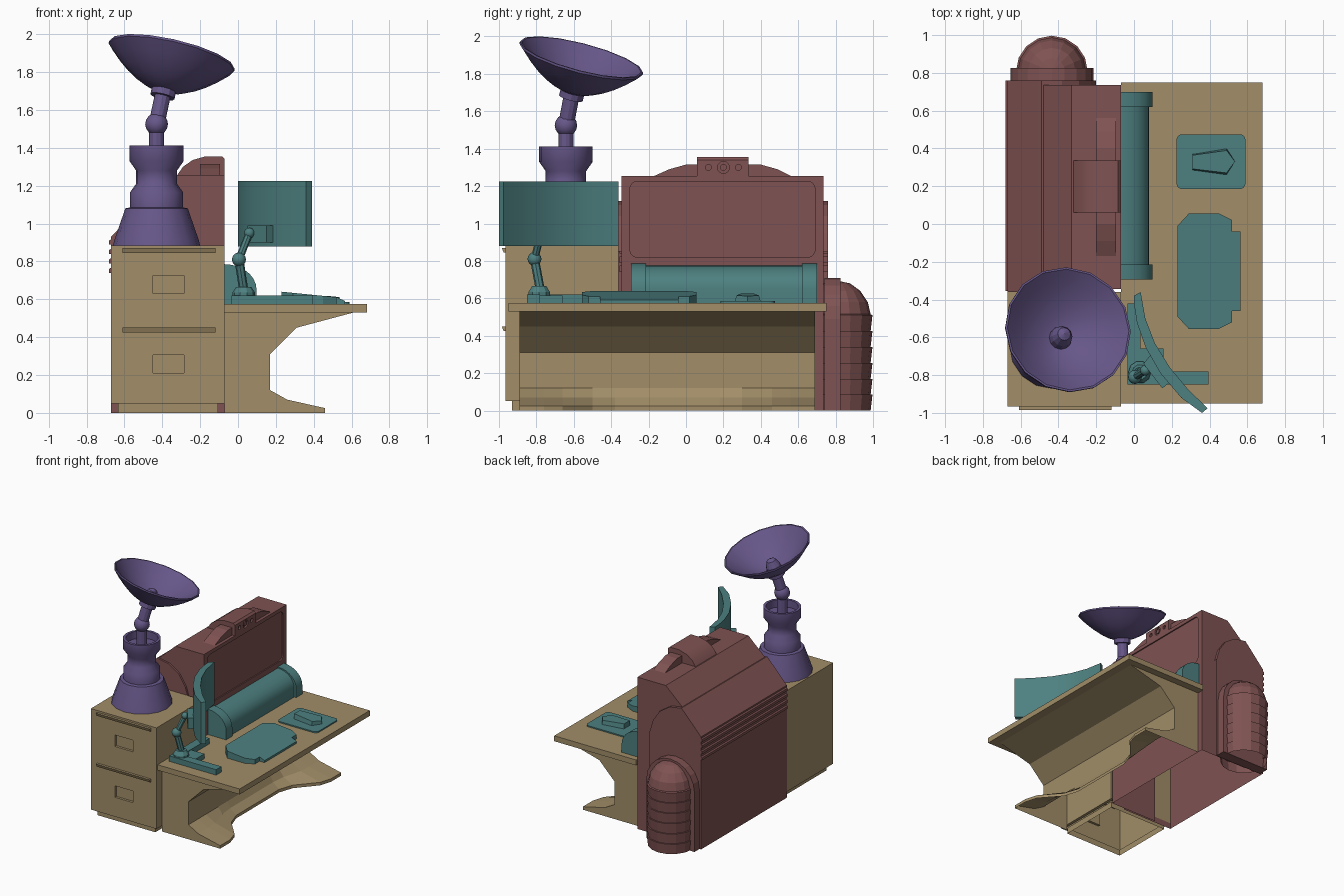
import bpy, bmesh, math
from mathutils import Vector, Matrix

cube = bpy.data.objects.get("Cube")
if cube:
    bpy.data.objects.remove(cube)


def material(name, rgb):
    m = bpy.data.materials.new(name)
    m.use_nodes = True
    m.diffuse_color = (*rgb, 1)
    m.node_tree.nodes["Principled BSDF"].inputs["Base Color"].default_value = (*rgb, 1)
    return m


TAN = material("tan", (0.36, 0.27, 0.14))
TEAL = material("teal", (0.075, 0.215, 0.215))
MAROON = material("maroon", (0.215, 0.085, 0.085))
PURPLE = material("purple", (0.135, 0.095, 0.25))
DOWN, LEFT, RIGHT = Vector((0, 0, -1)), Vector((-1, 0, 0)), Vector((1, 0, 0))


def finish(name, bm, mat, smooth=False):
    bmesh.ops.recalc_face_normals(bm, faces=bm.faces)
    mesh = bpy.data.meshes.new(name)
    bm.to_mesh(mesh)
    bm.free()
    ob = bpy.data.objects.new(name, mesh)
    bpy.context.collection.objects.link(ob)
    mesh.materials.append(mat)
    if smooth:
        bpy.ops.object.select_all(action='DESELECT')
        ob.select_set(True)
        bpy.context.view_layer.objects.active = ob
        bpy.ops.object.shade_smooth_by_angle(angle=math.radians(35))
    return ob


def loft(name, rings, mat, smooth=False):
    """Skin a list of equal-sized point rings and cap both ends."""
    bm = bmesh.new()
    loops = [[bm.verts.new(p) for p in ring] for ring in rings]
    bm.faces.new(loops[0])
    bm.faces.new(loops[-1])
    for a, b in zip(loops, loops[1:]):
        for i in range(len(a)):
            j = (i + 1) % len(a)
            bm.faces.new((a[i], a[j], b[j], b[i]))
    return finish(name, bm, mat, smooth)


def prism(name, pts, axis, lo, hi, mat, smooth=False):
    place = {'x': lambda p, t: (t, p[0], p[1]),
             'y': lambda p, t: (p[0], t, p[1]),
             'z': lambda p, t: (p[0], p[1], t)}[axis]
    return loft(name, [[place(p, t) for p in pts] for t in (lo, hi)], mat, smooth)


def open_side(ob, direction, rim=0):
    """Remove the outermost faces on one side, leaving an optional rim."""
    bm = bmesh.new()
    bm.from_mesh(ob.data)
    reach = max(v.co.dot(direction) for v in bm.verts)
    faces = [f for f in bm.faces if f.normal.dot(direction) > 0.99
             and f.calc_center_median().dot(direction) > reach - 0.001]
    if rim:
        bmesh.ops.inset_region(bm, faces=faces, thickness=rim)
    bmesh.ops.delete(bm, geom=faces, context='FACES')
    bm.to_mesh(ob.data)
    bm.free()


def rect(x0, x1, y0, y1, r=0):
    if not r:
        return [(x0, y0), (x1, y0), (x1, y1), (x0, y1)]
    pts = []
    for k, (cx, cy) in enumerate([(x1 - r, y1 - r), (x0 + r, y1 - r), (x0 + r, y0 + r), (x1 - r, y0 + r)]):
        for i in range(5):
            t = math.pi / 2 * (k + i / 4)
            pts.append((cx + r * math.cos(t), cy + r * math.sin(t)))
    return pts


def box(name, x0, x1, y0, y1, z0, z1, mat):
    return prism(name, rect(x0, x1, y0, y1), 'z', z0, z1, mat)


def lathe(name, profile, origin, mat, axis=(0, 0, 1), segs=16, smooth=False):
    """Spin an (r, height) profile around an axis through origin."""
    bm = bmesh.new()
    vs = [bm.verts.new((r, 0, z)) for r, z in profile]
    edges = [bm.edges.new(p) for p in zip(vs, vs[1:])]
    bmesh.ops.spin(bm, geom=vs + edges, cent=(0, 0, 0), axis=(0, 0, 1),
                   angle=2 * math.pi, steps=segs, use_duplicate=False)
    bmesh.ops.remove_doubles(bm, verts=bm.verts, dist=1e-4)
    turn = Vector((0, 0, 1)).rotation_difference(Vector(axis)).to_matrix().to_4x4()
    bm.transform(Matrix.Translation(origin) @ turn)
    return finish(name, bm, mat, smooth)


def rod(name, a, b, r, mat, segs=10):
    d = Vector(b) - Vector(a)
    return lathe(name, [(0, 0), (r, 0), (r, d.length), (0, d.length)], a, mat, d, segs)


def ball(name, c, r, mat):
    arc = [(r * math.sin(math.pi * i / 8), -r * math.cos(math.pi * i / 8)) for i in range(9)]
    return lathe(name, arc, c, mat, segs=12, smooth=True)


def cut(target, cutter):
    mod = target.modifiers.new("cut", 'BOOLEAN')
    mod.operation, mod.object, mod.solver = 'DIFFERENCE', cutter, 'EXACT'
    bpy.context.view_layer.objects.active = target
    bpy.ops.object.modifier_apply(modifier=mod.name)
    bpy.data.objects.remove(cutter)


# Drawer cabinet, open below, with recessed grips and lips
cabinet = box("cabinet", -0.67, -0.07, -0.965, -0.36, 0.05, 0.885, TAN)
for n, z in enumerate((0.21, 0.63)):
    cut(cabinet, box("grip_cutter", -0.45, -0.285, -1, -0.945, z, z + 0.095, TAN))
    prism(f"drawer_lip_{n}", [(-0.95, z + 0.215), (-0.975, z + 0.215), (-0.985, z + 0.24), (-0.95, z + 0.24)],
          'x', -0.61, -0.12, TAN)
open_side(cabinet, DOWN, rim=0.035)
plinth = box("cabinet_plinth", -0.635, -0.105, -0.93, -0.395, 0, 0.05, TAN)
open_side(plinth, DOWN)
open_side(plinth, -DOWN)

# Desk: top slab and C-shaped support whose foot narrows in the middle
box("desk_top", -0.07, 0.68, -0.95, 0.75, 0.53, 0.575, TAN)
tips = [(0.79, 0.46), (0.66, 0.46), (0.56, 0.43), (0.4, 0.29), (0.28, 0.25)]
stations = [(-0.1 - y, tip) for y, tip in tips] + [(-0.1 + y, tip) for y, tip in reversed(tips)]
support = loft("desk_support", [
    [(x, y, z) for x, z in [(-0.07, 0), (tip, 0), (tip, 0.025), (0.17 + (tip - 0.17) * 0.31, 0.07), (0.17, 0.12),
                            (0.17, 0.31), (0.31, 0.45), (0.61, 0.53), (-0.07, 0.53)]]
    for y, tip in stations], TAN)
open_side(support, DOWN)
open_side(support, LEFT)

# Console shell: tall front panel, sloped rear body, louvres
panel = prism("console_panel", [(-0.5, 0), (-0.07, 0), (-0.07, 1.255), (-0.33, 1.255), (-0.5, 1.1)],
              'y', -0.345, 0.735, MAROON)
cut(panel, prism("screen_cutter", rect(-0.3, 0.69, 0.82, 1.225, 0.04), 'x', -0.08, 0, MAROON))
open_side(panel, LEFT)
open_side(panel, DOWN)
body = prism("console_body", [(-0.67, 0), (-0.2, 0), (-0.2, 0.85), (-0.23, 0.95), (-0.29, 1.04), (-0.38, 1.1),
                              (-0.49, 1.12), (-0.51, 1.1), (-0.67, 0.93)], 'y', -0.36, 0.76, MAROON)
open_side(body, DOWN)
open_side(body, RIGHT)
for n in range(4):
    z = 0.74 + 0.05 * n
    prism(f"louvre_{n}", [(-0.66, z), (-0.68, z), (-0.68, z + 0.02), (-0.66, z + 0.035)],
          'y', -0.355, 0.76, MAROON)

# Projector unit on top of the console
prism("top_rail", [(-0.18, 1.25), (-0.09, 1.29), (0, 1.315), (0.4, 1.315), (0.49, 1.29), (0.57, 1.25)],
      'x', -0.2, -0.095, MAROON)
housing = prism("top_housing", [(-0.07, 1.25), (-0.07, 1.34), (-0.085, 1.355), (-0.17, 1.355), (-0.24, 1.335),
                                (-0.29, 1.3), (-0.325, 1.25)], 'y', 0.06, 0.335, MAROON, smooth=True)
for y, r in ((0.2, 0.032), (0.12, 0.016), (0.28, 0.016)):
    cut(housing, rod("lens_cutter", (-0.085, y, 1.3), (0, y, 1.3), r, MAROON, 12))
rod("lens", (-0.085, 0.2, 1.3), (-0.072, 0.2, 1.3), 0.018, MAROON, 12)

# Ribbed exhaust with arched collar on the back
arch = [(-0.215, 0), (-0.215, 0.49)]
arch += [(-0.435 + 0.22 * math.cos(math.pi * i / 10), 0.49 + 0.22 * math.sin(math.pi * i / 10)) for i in range(1, 10)]
arch += [(-0.655, 0.49), (-0.655, 0)]
prism("exhaust_collar", arch, 'y', 0.74, 0.825, MAROON)
ribs = []
for n in range(6):
    ribs += [(0.18, 0.085 * n), (0.19, 0.085 * n + 0.085)]
ribs += [(0.18, 0.515), (0.165, 0.58), (0.125, 0.64), (0.07, 0.68), (0, 0.695)]
lathe("exhaust", ribs, (-0.435, 0.807, 0), MAROON, segs=16)


# Roll housing behind the desk with two end caps
def roll(name, y0, y1, r, height):
    pts = [(-0.07, 0.575), (-0.07 + r, 0.575), (-0.07 + r, 0.65)]
    for i in range(1, 8):
        t = math.pi / 2 * i / 7
        pts.append((-0.07 + r * math.cos(t), 0.65 + height * math.sin(t)))
    prism(name, pts, 'y', y0, y1, TEAL, smooth=True)


roll("roll", -0.25, 0.65, 0.15, 0.125)
roll("roll_cap_front", -0.295, -0.215, 0.168, 0.135)
roll("roll_cap_back", 0.62, 0.7, 0.168, 0.135)

# Wedge keyboard, mouse pad, mouse
half = [(0.23, 0.24), (0.29, 0.305), (0.45, 0.305), (0.52, 0.27), (0.52, 0.21), (0.565, 0.21)]
outline = [(x, -0.25 + y) for x, y in half] + [(x, -0.25 - y) for x, y in reversed(half)]
keyboard = prism("keyboard", outline, 'z', 0.575, 0.64, TEAL)
for v in keyboard.data.vertices:
    if v.co.z > 0.6:
        v.co.z = 0.64 - 0.1 * (v.co.x - 0.23) - (0.015 if v.co.x > 0.55 else 0)
prism("mouse_pad", rect(0.225, 0.59, 0.185, 0.475, 0.03), 'z', 0.575, 0.585, TEAL)
mouse = prism("mouse", [(0.31, 0.285), (0.31, 0.37), (0.49, 0.4), (0.535, 0.33), (0.49, 0.26)],
              'z', 0.58, 0.625, TEAL)
for v in mouse.data.vertices:
    if v.co.z > 0.6:
        v.co.y = 0.33 + (v.co.y - 0.33) * 0.85
        v.co.z -= 0.1 * max(0, v.co.x - 0.4)

# Curved monitor on an articulated stand
outer = [(0, -0.42), (0.015, -0.52), (0.06, -0.65), (0.14, -0.79), (0.25, -0.92), (0.36, -1)]
inner = [(0.39, -0.975), (0.29, -0.88), (0.19, -0.76), (0.11, -0.63), (0.06, -0.5), (0.035, -0.36), (0.0, -0.38)]
prism("monitor", outer + inner, 'z', 0.88, 1.225, TEAL, smooth=True)
prism("monitor_mount", [(0.05, -0.74), (0.09, -0.69), (0.2, -0.83), (0.15, -0.87)], 'z', 0.9, 0.99, TEAL)
box("stand_foot", -0.035, 0.395, -0.85, -0.78, 0.575, 0.62, TEAL)
box("stand_bar", -0.035, 0.035, -0.79, -0.42, 0.575, 0.62, TEAL)
box("stand_heel", 0.03, 0.155, -0.79, -0.66, 0.575, 0.615, TEAL)
lathe("stand_joint", [(0, 0.57), (0.06, 0.57), (0.06, 0.635), (0.04, 0.665), (0, 0.665)],
      (0.03, -0.785, 0), TEAL, segs=10)
elbow, shoulder = (0.005, -0.81, 0.81), (0.06, -0.775, 0.95)
rod("lower_arm", (0.03, -0.78, 0.65), elbow, 0.024, TEAL, 8)
rod("upper_arm", elbow, shoulder, 0.02, TEAL, 8)
ball("elbow_joint", elbow, 0.037, TEAL)
ball("mount_joint", shoulder, 0.028, TEAL)

# Dish pedestal, neck and tilted dish
lathe("pedestal", [(0, 0.885), (0.23, 0.885), (0.222, 0.915), (0.165, 1.08), (0.14, 1.085), (0.14, 1.165),
                   (0.108, 1.21), (0.108, 1.28), (0.143, 1.33), (0.143, 1.412), (0.122, 1.412),
                   (0.122, 1.35), (0, 1.35)], (-0.43, -0.642, 0), PURPLE, segs=16, smooth=True)
neck = Vector((-0.43, -0.642, 1.525))
tilt = Vector((0.23, 0.26, 1)).normalized()
base = Vector((-0.397, -0.613, 1.68))
rod("neck", (-0.43, -0.642, 1.34), neck, 0.04, PURPLE, 12)
ball("neck_ball", neck, 0.06, PURPLE)
rod("dish_arm", neck, base + tilt * 0.01, 0.042, PURPLE, 12)
rod("dish_collar", base - tilt * 0.01, base + tilt * 0.025, 0.065, PURPLE, 12)
bowl = [(0.34 * i / 6, 0.015 + 0.195 * (i / 6) ** 1.8) for i in range(7)]
lathe("dish", bowl + [(0.34, 0.222)] + [(r * 0.97, z + 0.012) for r, z in reversed(bowl)],
      base, PURPLE, tilt, 16, smooth=True)
lathe("dish_feed", [(0.065, 0.015), (0.055, 0.08), (0.035, 0.125), (0, 0.14)], base, PURPLE, tilt, 12)
